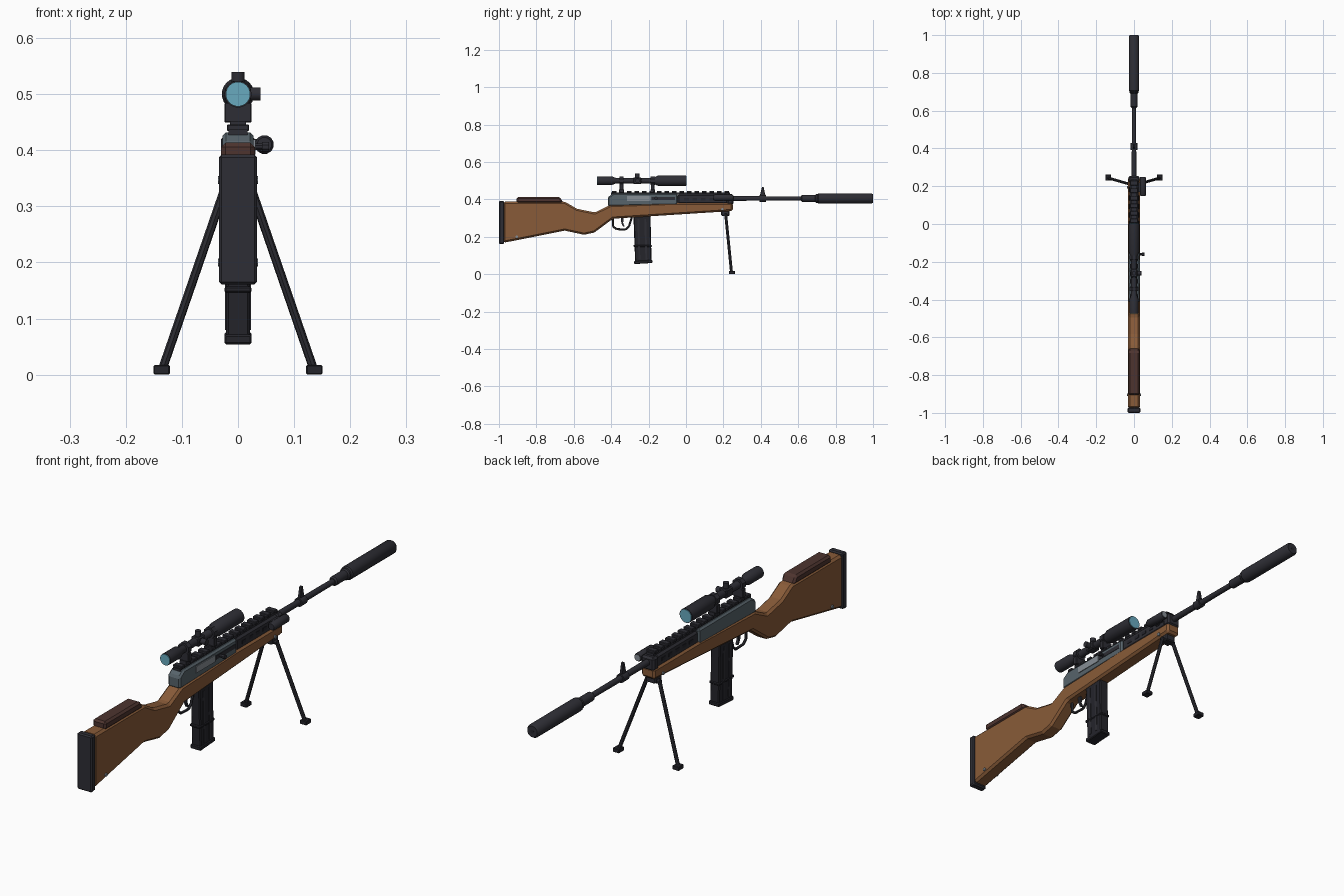
import bpy, bmesh, math
from mathutils import Vector

if "Cube" in bpy.data.objects:
    bpy.data.objects.remove(bpy.data.objects["Cube"])


def mat(name, r, g, b):
    m = bpy.data.materials.new(name)
    m.diffuse_color = (r, g, b, 1)
    m.use_nodes = True
    m.node_tree.nodes["Principled BSDF"].inputs["Base Color"].default_value = m.diffuse_color
    return m


WOOD = mat("walnut wood", .25, .105, .04)
LEATHER = mat("dark brown pad", .075, .034, .028)
METAL = mat("dark metal", .027, .027, .035)
BLACK = mat("black metal", .018, .018, .024)
STEEL = mat("blue grey steel", .095, .125, .145)
LIGHT = mat("light steel", .24, .27, .30)
GLASS = mat("lens blue", .14, .40, .52)


def finish(name, bm, m, bevel=0, smooth=False):
    bmesh.ops.recalc_face_normals(bm, faces=bm.faces)
    me = bpy.data.meshes.new(name)
    bm.to_mesh(me)
    bm.free()
    me.materials.append(m)
    ob = bpy.data.objects.new(name, me)
    bpy.context.collection.objects.link(ob)
    if bevel:
        mod = ob.modifiers.new("bevel", 'BEVEL')
        mod.width, mod.segments, mod.limit_method = bevel, 1, 'ANGLE'
    if smooth:
        bpy.ops.object.select_all(action='DESELECT')
        ob.select_set(True)
        bpy.context.view_layer.objects.active = ob
        bpy.ops.object.shade_smooth_by_angle(angle=math.radians(35))
    return ob


def prism(name, pts, x0, x1, m, bevel=0):
    """Side outline in (y, z) extruded from x0 to x1."""
    bm = bmesh.new()
    f = bm.faces.new([bm.verts.new((x0, y, z)) for y, z in pts])
    ext = bmesh.ops.extrude_face_region(bm, geom=[f])
    moved = [v for v in ext["geom"] if isinstance(v, bmesh.types.BMVert)]
    bmesh.ops.translate(bm, verts=moved, vec=(x1 - x0, 0, 0))
    return finish(name, bm, m, bevel)


def box(name, x, y, z, m, bevel=0):
    return prism(name, [(y[0], z[0]), (y[1], z[0]), (y[1], z[1]), (y[0], z[1])], x[0], x[1], m, bevel)


def lathe(name, start, axis, prof, m, n=16):
    """Stack of (distance, radius) rings along an axis."""
    bm = bmesh.new()
    axis = Vector(axis).normalized()
    q = axis.to_track_quat('Z', 'Y')
    rings = []
    for d, r in prof:
        rings.append([bm.verts.new(Vector(start) + q @ Vector((
            r * math.cos((i + .5) * math.tau / n), r * math.sin((i + .5) * math.tau / n), d)))
            for i in range(n)])
    for a, b in zip(rings, rings[1:]):
        for i in range(n):
            bm.faces.new((a[i], a[(i + 1) % n], b[(i + 1) % n], b[i]))
    bm.faces.new(rings[0])
    bm.faces.new(rings[-1])
    return finish(name, bm, m, smooth=n > 8)


def rod(name, a, b, r, m, n=8):
    d = Vector(b) - Vector(a)
    return lathe(name, a, d, [(0, r), (d.length, r)], m, n)


# Wooden stock, butt pad and cheek rest
prism("stock", [(-.976, .168), (-.648, .233), (-.545, .211), (-.49, .223), (-.39, .297),
                (.25, .338), (.25, .383), (-.04, .383), (-.406, .37), (-.487, .33),
                (-.583, .35), (-.648, .388), (-.976, .388)], -.031, .031, WOOD, .009)
prism("butt_pad", [(-1, .160), (-.972, .163), (-.972, .392), (-1, .392)], -.034, .034, METAL, .005)
prism("cheek_rest", [(-.905, .38), (-.655, .38), (-.675, .414), (-.905, .414)],
      -.030, .030, LEATHER, .008)
for y, z in ((-.905, .2), (.195, .347)):
    rod("stock_screw", (-.036, y, z), (.036, y, z), .007, LIGHT, 10)

# Receiver, ejection port and bolt handle
prism("receiver", [(-.418, .362), (-.045, .37), (-.045, .432), (-.39, .432), (-.418, .412)],
      -.028, .028, STEEL, .007)
box("ejection_port", (.024, .031), (-.315, -.19), (.392, .419), LIGHT)
box("bolt_slot", (.024, .030), (-.185, -.06), (.397, .414), METAL)
rod("bolt_handle", (.02, -.16, .406), (.047, -.16, .406), .006, METAL)
rod("bolt_knob", (.043, -.16, .406), (.055, -.16, .406), .009, METAL)

# Handguard, barrel band and toothed rail
box("handguard", (-.025, .025), (-.046, .225), (.375, .428), METAL, .008)
for i in range(5):
    for s in (-1, 1):
        y = -.01 + i * .045
        box("handguard_vent", (s * .0245 - .002, s * .0245 + .002), (y, y + .025), (.395, .408), BLACK)
box("barrel_band", (-.030, .030), (.218, .254), (.372, .428), METAL, .008)
box("rail", (-.017, .017), (-.4, .235), (.427, .437), METAL)
for i in range(16):
    y = -.395 + i * .04
    box("rail_tooth", (-.020, .020), (y, y + .024), (.434, .446), METAL, .002)

# Barrel, front sight and suppressor
lathe("barrel", (0, .2, .405), (0, 1, 0), [(0, .013), (.43, .011)], METAL)
lathe("muzzle_device", (0, .615, .405), (0, 1, 0),
      [(0, .014), (.006, .019), (.075, .019), (.08, .024), (.1, .024)], METAL)
lathe("suppressor", (0, .70, .405), (0, 1, 0),
      [(0, .022), (.008, .028), (.292, .028), (.3, .023)], METAL)
lathe("suppressor_bore", (0, .995, .405), (0, 1, 0), [(0, .008), (.0055, .008)], BLACK, 12)
lathe("sight_collar", (0, .392, .405), (0, 1, 0), [(0, .018), (.036, .018)], METAL)
prism("front_sight", [(.394, .415), (.426, .415), (.415, .466), (.406, .466)],
      -.006, .006, METAL, .002)

# Side lamp beside the handguard
lathe("side_lamp", (.047, .148, .41), (0, 1, 0),
      [(0, .013), (.006, .017), (.096, .017), (.1, .015)], METAL, 12)
lathe("side_lamp_lens", (.047, .246, .41), (0, 1, 0), [(0, .013), (.004, .013)], LIGHT, 12)
box("side_lamp_mount", (.02, .04), (.17, .22), (.40, .42), METAL)

# Telescopic sight with rings and adjusters
ZS = .5
lathe("scope_tube", (0, -.472, ZS), (0, 1, 0),
      [(0, .024), (.075, .024), (.095, .0155), (.295, .0155), (.325, .029), (.472, .029)], METAL, 20)
lathe("rear_lens", (0, -.475, ZS), (0, 1, 0), [(0, .022), (.004, .022)], GLASS, 20)
lathe("front_lens", (0, -.001, ZS), (0, 1, 0), [(0, .026), (.004, .026)], GLASS, 20)
for y in (-.345, -.178):
    lathe("scope_ring", (0, y - .011, ZS), (0, 1, 0), [(0, .025), (.022, .025)], METAL, 8)
    box("scope_mount", (-.024, .024), (y - .010, y + .010), (.449, .485), METAL, .002)
    box("scope_clamp", (-.014, .014), (y - .013, y + .013), (.435, .452), METAL)
box("adjuster_block", (-.018, .018), (-.282, -.238), (ZS - .018, ZS + .018), METAL, .004)
rod("top_adjuster", (0, -.26, ZS), (0, -.26, .539), .012, METAL, 12)
rod("side_adjuster", (0, -.26, ZS), (.040, -.26, ZS), .012, METAL, 12)

# Magazine with ribs, band and base plate
prism("magazine", [(-.272, .065), (-.184, .065), (-.19, .318), (-.281, .312)],
      -.021, .021, BLACK, .004)
for s in (-1, 1):
    for y in (-.25, -.213):
        prism("magazine_rib", [(y - .004, .08), (y + .006, .08), (y, .295), (y - .010, .295)],
              s * .021 - .002, s * .021 + .002, METAL)
box("magazine_band", (-.024, .024), (-.281, -.183), (.146, .157), BLACK, .003)
prism("magazine_base", [(-.277, .054), (-.180, .060), (-.180, .076), (-.277, .071)],
      -.024, .024, BLACK, .003)

# Trigger and its guard
guard = [(-.392, .3), (-.39, .256), (-.372, .241), (-.322, .239), (-.305, .255), (-.288, .31)]
for (y0, z0), (y1, z1) in zip(guard, guard[1:]):
    rod("trigger_guard", (0, y0, z0), (0, y1, z1), .0055, METAL, 6)
prism("trigger", [(-.348, .31), (-.332, .31), (-.336, .275), (-.328, .255), (-.336, .254), (-.346, .275)],
      -.005, .005, METAL)

# Folding support with two legs
box("support_mount", (-.022, .022), (.188, .232), (.312, .345), METAL, .004)
rod("support_hinge", (-.032, .212, .318), (.032, .212, .318), .010, METAL, 10)
for s in (-1, 1):
    rod("support_leg", (s * .027, .212, .322), (s * .134, .243, .012), .0078, METAL, 8)
    box("support_foot", (s * .136 - .0145, s * .136 + .0145), (.229, .262), (0, .017), BLACK, .002)
